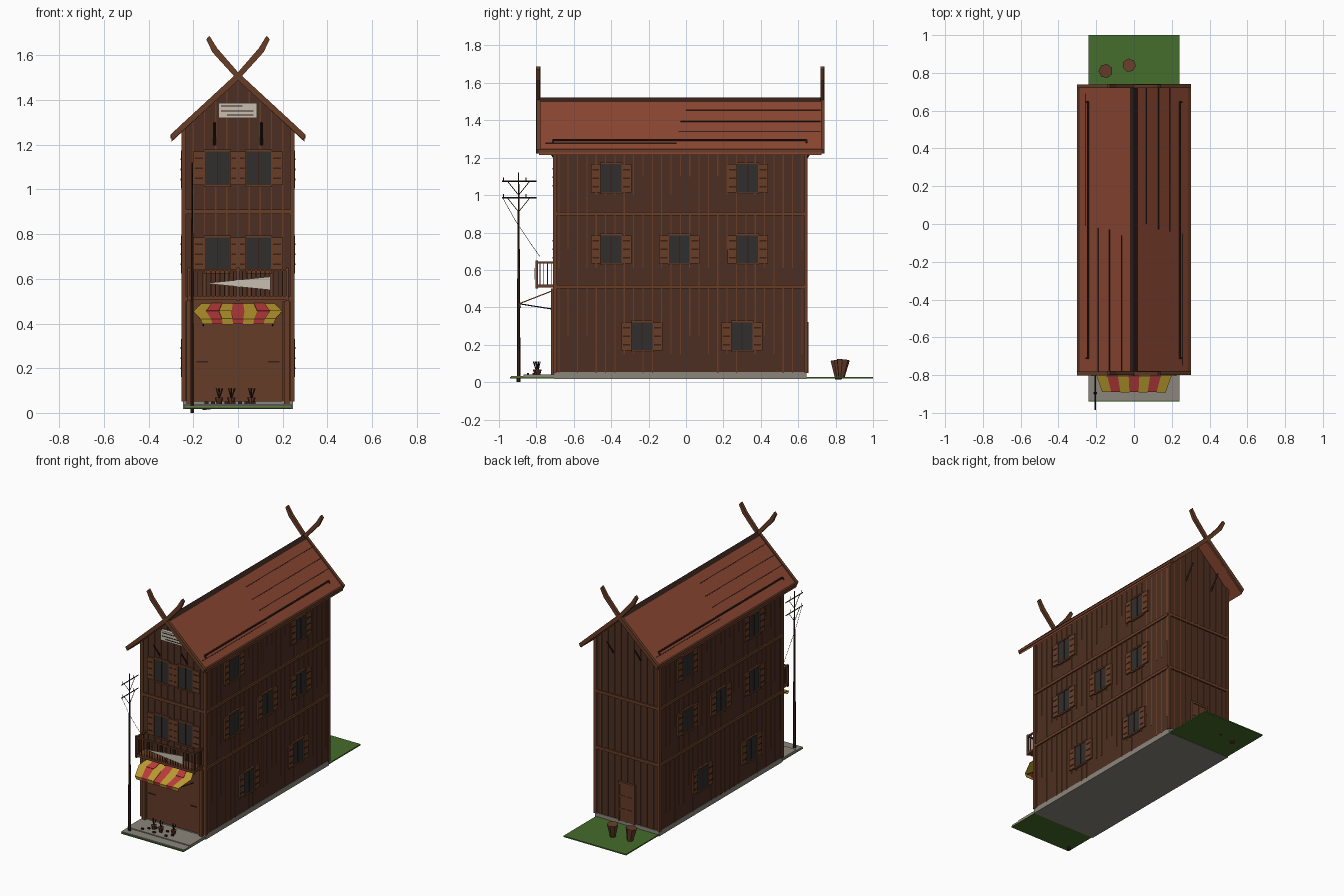
import bpy, bmesh, random
from mathutils import Vector, Matrix

if "Cube" in bpy.data.objects:
    bpy.data.objects.remove(bpy.data.objects["Cube"])

random.seed(4)


def mat(name, r, g, b):
    m = bpy.data.materials.new(name)
    m.diffuse_color = (r, g, b, 1)
    m.use_nodes = True
    m.node_tree.nodes["Principled BSDF"].inputs["Base Color"].default_value = m.diffuse_color
    return m


WALL = mat("dark_wood", .075, .028, .016)
TRIM = mat("trim_wood", .14, .048, .02)
PANEL = mat("panel_wood", .13, .045, .022)
DARK = mat("charred_wood", .035, .014, .01)
ROOF = mat("roof_red", .26, .062, .032)
GLASS = mat("dark_glass", .03, .028, .027)
GRASS = mat("grass", .06, .15, .025)
STONE = mat("stone", .26, .24, .2)
CREAM = mat("cream", .58, .52, .44)
RED = mat("awning_red", .5, .045, .045)
YELLOW = mat("awning_yellow", .5, .33, .03)


def finish(name, bm, m):
    bmesh.ops.recalc_face_normals(bm, faces=bm.faces)
    me = bpy.data.meshes.new(name)
    bm.to_mesh(me)
    bm.free()
    me.materials.append(m)
    ob = bpy.data.objects.new(name, me)
    bpy.context.collection.objects.link(ob)
    return ob


def boxes(name, m, items):
    """Each item is x0, x1, y0, y1, z0, z1."""
    bm = bmesh.new()
    for x0, x1, y0, y1, z0, z1 in items:
        M = Matrix.Translation(((x0 + x1) / 2, (y0 + y1) / 2, (z0 + z1) / 2))
        S = Matrix.Diagonal((abs(x1 - x0), abs(y1 - y0), abs(z1 - z0), 1))
        bmesh.ops.create_cube(bm, size=1, matrix=M @ S)
    return finish(name, bm, m)


def rods(name, m, items, sides=6):
    """Each item is start, end, start radius, end radius."""
    bm = bmesh.new()
    for a, b, r0, r1 in items:
        a, b = Vector(a), Vector(b)
        d = b - a
        M = Matrix.Translation((a + b) / 2) @ d.to_track_quat('Z', 'Y').to_matrix().to_4x4()
        bmesh.ops.create_cone(bm, cap_ends=True, segments=sides, radius1=r0, radius2=r1,
                              depth=d.length, matrix=M)
    return finish(name, bm, m)


def prism(name, m, profile, y0, y1):
    """Extrude an xz profile along y."""
    bm = bmesh.new()
    f = bm.faces.new([bm.verts.new((x, y0, z)) for x, z in profile])
    r = bmesh.ops.extrude_face_region(bm, geom=[f])
    bmesh.ops.translate(bm, vec=(0, y1 - y0, 0),
                        verts=[v for v in r["geom"] if isinstance(v, bmesh.types.BMVert)])
    return finish(name, bm, m)


def roof_z(x):
    return 1.515 - .93 * abs(x)


# Map wall coordinates (along, outward, up) to a world box
def on_wall(side, u0, u1, o0, o1, z0, z1):
    if side == "front":
        return (u0, u1, -.70 - o1, -.70 - o0, z0, z1)
    if side == "back":
        return (-u1, -u0, .64 + o0, .64 + o1, z0, z1)
    if side == "right":
        return (.244 + o0, .244 + o1, u0, u1, z0, z1)
    return (-.244 - o1, -.244 - o0, -.06 - u1, -.06 - u0, z0, z1)


# Ground
boxes("lawn", GRASS, [(-.24, .24, -.94, 1, .02, .028)])
boxes("pavement", STONE, [(-.24, .24, -.935, -.68, .026, .034), (-.24, .24, -.87, -.68, .03, .04)])
boxes("foundation", STONE, [(-.246, .246, -.705, .645, .018, .053)])

# Walls with gables
prism("walls", WALL, [(-.244, .05), (.244, .05), (.244, 1.27), (0, 1.495), (-.244, 1.27)], -.70, .64)

# Vertical battens of uneven length on all four walls
bats = []
for side in ("right", "left"):
    for i in range(27):
        u = -.68 + i * .05
        for z0, z1 in ((.05, .51), (.51, .90), (.90, 1.25)):
            lo = z0 + random.choice((0, 0, .1, .2))
            bats.append(on_wall(side, u - .003, u + .003, 0, .004, min(lo, z1 - .1), z1))
for side in ("front", "back"):
    for i in range(9):
        u = -.2 + i * .05
        bats.append(on_wall(side, u - .003, u + .003, 0, .004, .05, roof_z(u) - .03))
boxes("battens", TRIM, bats)

# Floor bands and corner posts
bands = [on_wall(s, a, b, 0, .01, z - .01, z + .01) for z in (.51, .90)
         for s, a, b in (("front", -.25, .25), ("back", -.25, .25), ("right", -.7, .64), ("left", -.7, .64))]
boxes("floor_bands", TRIM, bands)
boxes("corner_posts", TRIM, [(x - .01, x + .01, y - .01, y + .01, .05, 1.275)
                             for x in (-.243, .243) for y in (-.70, .64)])

# Windows: glass, frame, mullion and louvred shutters
wins = [("front", x, z) for x in (-.092, .092) for z in (1.095, .71)]
for s in ("right", "left"):
    wins += [(s, u, 1.09) for u in (-.40, .33)]
    wins += [(s, u, .71) for u in (-.40, -.035, .33)]
    wins += [(s, u, .245) for u in (-.235, .30)]
glass, frame, mull, shut, slats = [], [], [], [], []
for s, u, z in wins:
    glass.append(on_wall(s, u - .055, u + .055, 0, .006, z - .078, z + .078))
    mull.append(on_wall(s, u - .003, u + .003, 0, .009, z - .078, z + .078))
    for zz in (z - .08, z + .08):
        frame.append(on_wall(s, u - .06, u + .06, 0, .012, zz - .005, zz + .005))
    for k in (-1, 1):
        inner, outer = u + k * .056, u + k * (.092 if s == "front" and k * u < 0 else .109)
        a, b = sorted((inner, outer))
        shut.append(on_wall(s, a, b, 0, .011, z - .075, z + .075))
        for dz in (-.045, 0, .045):
            slats.append(on_wall(s, a + .008, b - .008, .01, .013, z + dz - .004, z + dz + .004))
boxes("window_glass", GLASS, glass)
boxes("window_frames", TRIM, frame)
boxes("window_mullions", DARK, mull)
boxes("shutters", TRIM, shut)
boxes("shutter_slats", DARK, slats)

# Roof, ridge, seams and snow pipes
T = .025
prism("roof", ROOF, [(-.297, roof_z(.297)), (0, 1.515), (.297, roof_z(.297)),
                     (.297, roof_z(.297) - T), (0, 1.515 - T), (-.297, roof_z(.297) - T)], -.785, .725)
prism("ridge_cap", DARK, [(-.02, 1.497), (0, 1.522), (.02, 1.497), (0, 1.505)], -.785, .725)
seams, pipes = [], []
for k in (-1, 1):
    for x, y0, y1 in ((.065, 0, .72), (.13, -.03, .72), (.19, -.04, .72), (.255, -.75, -.05)):
        y0, y1 = (y0, y1) if k > 0 else (-.06 - y1, -.06 - y0)
        seams.append(((k * x, y0, roof_z(x)), (k * x, y1, roof_z(x)), .004, .004))
    z = roof_z(.243) + .006
    pipes.append(((k * .243, -.71, z), (k * .243, .645, z), .006, .006))
    for y in (-.71, .645):
        pipes.append(((k * .243, y, z), (k * .252, y, z - .016), .006, .006))
rods("roof_seams", DARK, seams, 4)
rods("snow_pipes", DARK, pipes)
boxes("eave_boards", TRIM, [(k * .29, k * .302, -.785, .725, 1.228, 1.246) for k in (-1, 1)])

# Crossed bargeboards ending in upturned horns
for y, end in ((-.79, "front"), (.73, "back")):
    for k, s in ((-1, "left"), (1, "right")):
        prism(end + "_horn_board_" + s, TRIM,
              [(k * .303, 1.245), (k * .292, 1.222), (0, 1.488), (-k * .115, 1.615), (-k * .142, 1.672),
               (-k * .128, 1.688), (-k * .093, 1.632), (0, 1.525)], y - .010 + k * .001, y + .010 + k * .001)

# Gable sign and brackets
boxes("gable_sign", CREAM, [(-.088, .085, -.722, -.70, 1.32, 1.388)])
boxes("sign_lines", DARK, [(-.075, .02, -.725, -.72, 1.372, 1.376), (-.075, .07, -.725, -.72, 1.35, 1.354),
                           (-.05, .07, -.725, -.72, 1.332, 1.336)])
rods("gable_brackets", DARK, [((x, y, 1.20), (x, y + d, 1.30), .006, .006)
                              for x in (-.105, .105) for y, d in ((-.705, -.07), (.645, .07))], 4)

# Shop front and back door
boxes("shop_front", PANEL, [(-.20, .20, -.712, -.70, .05, .50)])
boxes("shop_posts", TRIM, [(x - .012, x + .012, -.722, -.70, .04, .50) for x in (-.218, .218)])
boxes("shop_handles", DARK, [(x - .025, x + .025, -.716, -.71, .226, .232) for x in (-.16, .16)])
boxes("back_door", PANEL, [(-.055, .055, .64, .65, .05, .31)])
boxes("back_door_trim", TRIM, [(-.064, -.052, .64, .656, .05, .32), (.052, .064, .64, .656, .05, .32),
                               (-.064, .064, .64, .656, .308, .322), (-.055, .055, .64, .654, .13, .14),
                               (-.055, .055, .64, .654, .22, .23), (-.004, .004, .64, .654, .05, .31)])

# Balcony with railing and a pennant
rail = [(-.225, .225, -.803, -.70, .507, .523), (-.225, .225, -.803, -.793, .635, .645)]
for k in (-1, 1):
    rail.append((k * .215, k * .225, -.80, -.70, .635, .645))
    rail += [(k * .218, k * .222, y - .002, y + .002, .52, .64) for y in (-.78, -.76, -.74, -.72)]
rail += [(x - .002, x + .002, -.80, -.796, .52, .64) for x in [-.22 + i * .02 for i in range(23)]]
rail += [(x - .006, x + .006, -.804, -.792, .50, .65) for x in (-.22, 0, .22)]
boxes("balcony", TRIM, rail)
prism("pennant", CREAM, [(-.15, .58), (.145, .61), (.145, .55)], -.81, -.807)

# Striped awning with flared middle and a folded-back valance
PATH = [(-.71, .49, .165), (-.80, .455, .2), (-.89, .42, .168), (-.885, .397, .16)]
for color, m, par in (("red", RED, 1), ("yellow", YELLOW, 0)):
    bm = bmesh.new()
    for i in range(par, 7, 2):
        for (y0, z0, w0), (y1, z1, w1) in zip(PATH, PATH[1:]):
            f0, f1 = i * 2 / 7 - 1, (i + 1) * 2 / 7 - 1
            bm.faces.new([bm.verts.new(p) for p in ((w0 * f0, y0, z0), (w0 * f1, y0, z0),
                                                    (w1 * f1, y1, z1), (w1 * f0, y1, z1))])
    ob = finish("awning_" + color, bm, m)
    ob.modifiers.new("thickness", 'SOLIDIFY').thickness = .003
rods("awning_arms", DARK, [((x, -.71, .39), (x, -.885, .418), .003, .003) for x in (-.155, .155)], 4)

# Utility pole with crossarms, braces and a drooping cable
PX, PY = -.205, -.895
rods("pole", DARK, [((PX, PY, 0), (PX, PY, .60), .010, .007), ((PX, PY, .60), (PX, PY, 1.12), .007, .003)])
arms = []
for z in (.985, 1.075):
    arms.append(((PX, -.985, z), (PX, -.80, z), .004, .004))
    for y in (-.955, -.835):
        arms.append(((PX, PY, z - .075), (PX, y, z), .002, .002))
        arms.append(((PX, y - .02, z), (PX, y - .02, z + .02), .003, .003))
rods("pole_crossarms", DARK, arms, 4)
sag = [(PX, -.98, .985), (PX, -.91, .86), (PX, -.83, .74), (PX, -.78, .67)]
rods("cable", DARK, [(a, b, .0012, .0012) for a, b in zip(sag, sag[1:])], 4)

# Pots, plants and small stall goods on the pavement
pots, stems = [], []
for x, y in ((-.085, -.80), (-.03, -.80), (.06, -.79)):
    pots.append(((x, y, .032), (x, y, .068), .008, .019))
    stems += [((x, y, .06), (x + dx, y + dy, .11), .002, .004) for dx, dy in ((.015, 0), (-.012, .01), (0, -.015))]
rods("plant_pots", PANEL, pots, 8)
rods("pot_plants", DARK, stems, 4)
boxes("stall_goods", DARK, [(-.15 + i * .03, -.132 + i * .03, -.85 + (i % 3) * .03, -.84 + (i % 3) * .03, .034, .05)
                            for i in range(8)])

# Two tilted baskets behind the house
rods("back_baskets", PANEL, [((-.14, .815, .015), (-.15, .81, .115), .018, .038),
                             ((-.02, .83, .02), (-.026, .84, .12), .016, .036)], 7)
